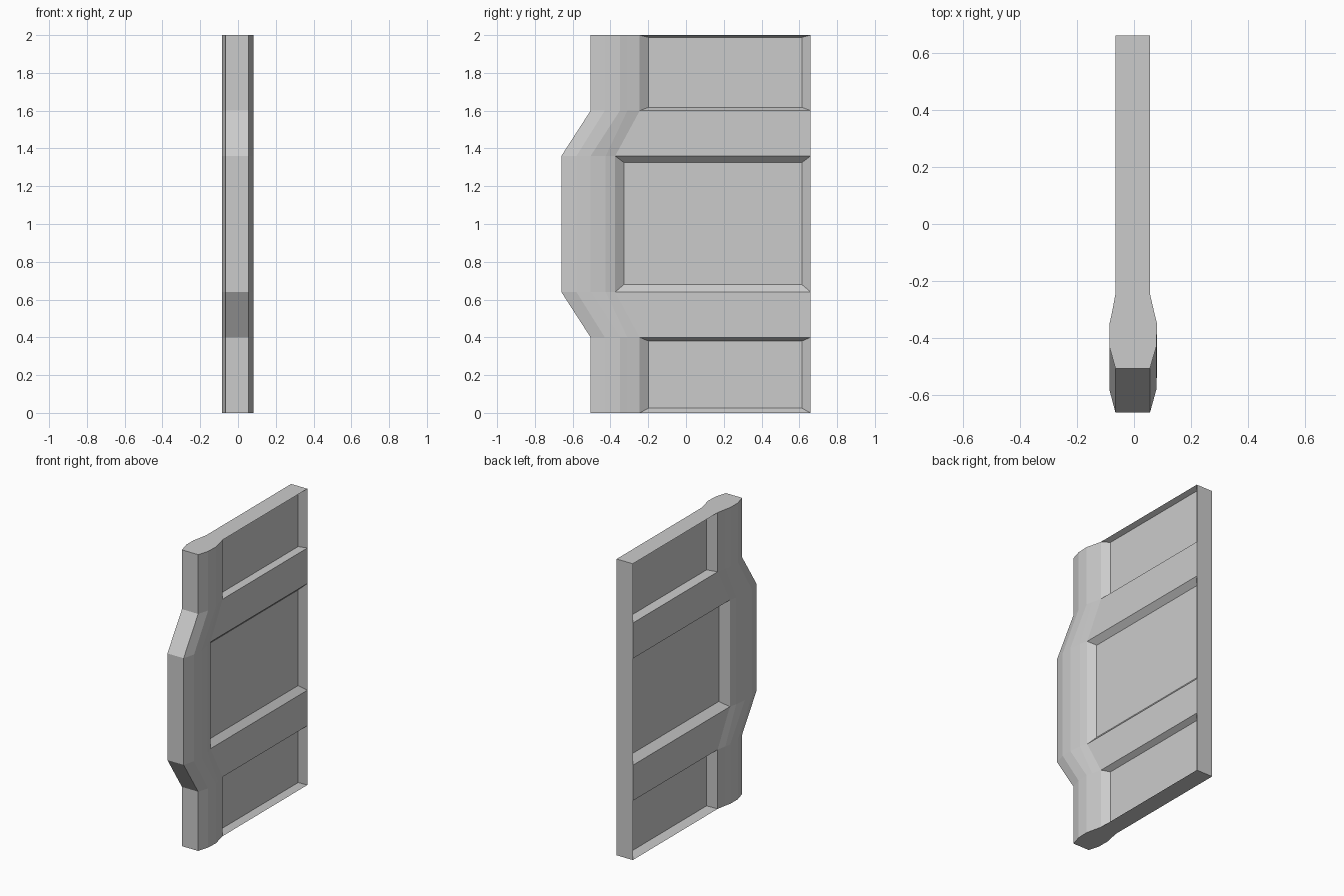
import bpy, bmesh

if "Cube" in bpy.data.objects:
    bpy.data.objects.remove(bpy.data.objects["Cube"])

# Door leaf: rows of (height, front edge y, offsets of the edge-rail profile)
NARROW = [0, 0.075, 0.155, 0.195, 0.26]
WIDE = [0, 0.08, 0.155, 0.235, 0.285]
ROWS = [(0, -0.505, NARROW), (0.4, -0.505, NARROW), (0.64, -0.66, WIDE),
        (1.36, -0.66, WIDE), (1.6, -0.505, NARROW), (2.0, -0.505, NARROW)]
BACK = 0.66
# Half thickness along the profile for each face, and recess depth
RIGHT = ([0.056, 0.078, 0.081, 0.071, 0.056, 0.056], 0.036)
LEFT = ([-0.065, -0.086, -0.086, -0.077, -0.065, -0.065], -0.05)
# Recessed panels: row -> bottom and top bevel heights
PANELS = {0: (0.025, 0.02), 2: (0.04, 0.035), 4: (0.018, 0.012)}
BEVEL_Y = 0.047

bm = bmesh.new()


def build_side(xs, depth):
    grid = []
    for z, front, offsets in ROWS:
        ys = [front + o for o in offsets] + [BACK]
        grid.append([bm.verts.new((x, y, z)) for x, y in zip(xs, ys)])
    for r in range(len(ROWS) - 1):
        for c in range(5):
            quad = [grid[r][c], grid[r][c + 1], grid[r + 1][c + 1], grid[r + 1][c]]
            if c == 4 and r in PANELS:
                add_recess(quad, depth, *PANELS[r])
            else:
                bm.faces.new(quad)
    return grid


def add_recess(quad, depth, low, high):
    # Sloped walls down to a sunken floor
    shifts = [(BEVEL_Y, low), (-BEVEL_Y, low), (-BEVEL_Y, -high), (BEVEL_Y, -high)]
    inner = [bm.verts.new((v.co.x - depth, v.co.y + dy, v.co.z + dz))
             for v, (dy, dz) in zip(quad, shifts)]
    bm.faces.new(inner)
    for i in range(4):
        j = (i + 1) % 4
        bm.faces.new([quad[i], quad[j], inner[j], inner[i]])


right = build_side(*RIGHT)
left = build_side(*LEFT)

# Front and back edges
for r in range(len(ROWS) - 1):
    for c in (0, -1):
        bm.faces.new([right[r][c], right[r + 1][c], left[r + 1][c], left[r][c]])
# Top and bottom caps
for r in (0, -1):
    bm.faces.new(right[r] + left[r][::-1])

bmesh.ops.recalc_face_normals(bm, faces=bm.faces)
mesh = bpy.data.meshes.new("door_leaf")
bm.to_mesh(mesh)
bm.free()
door = bpy.data.objects.new("door_leaf", mesh)
bpy.context.collection.objects.link(door)
